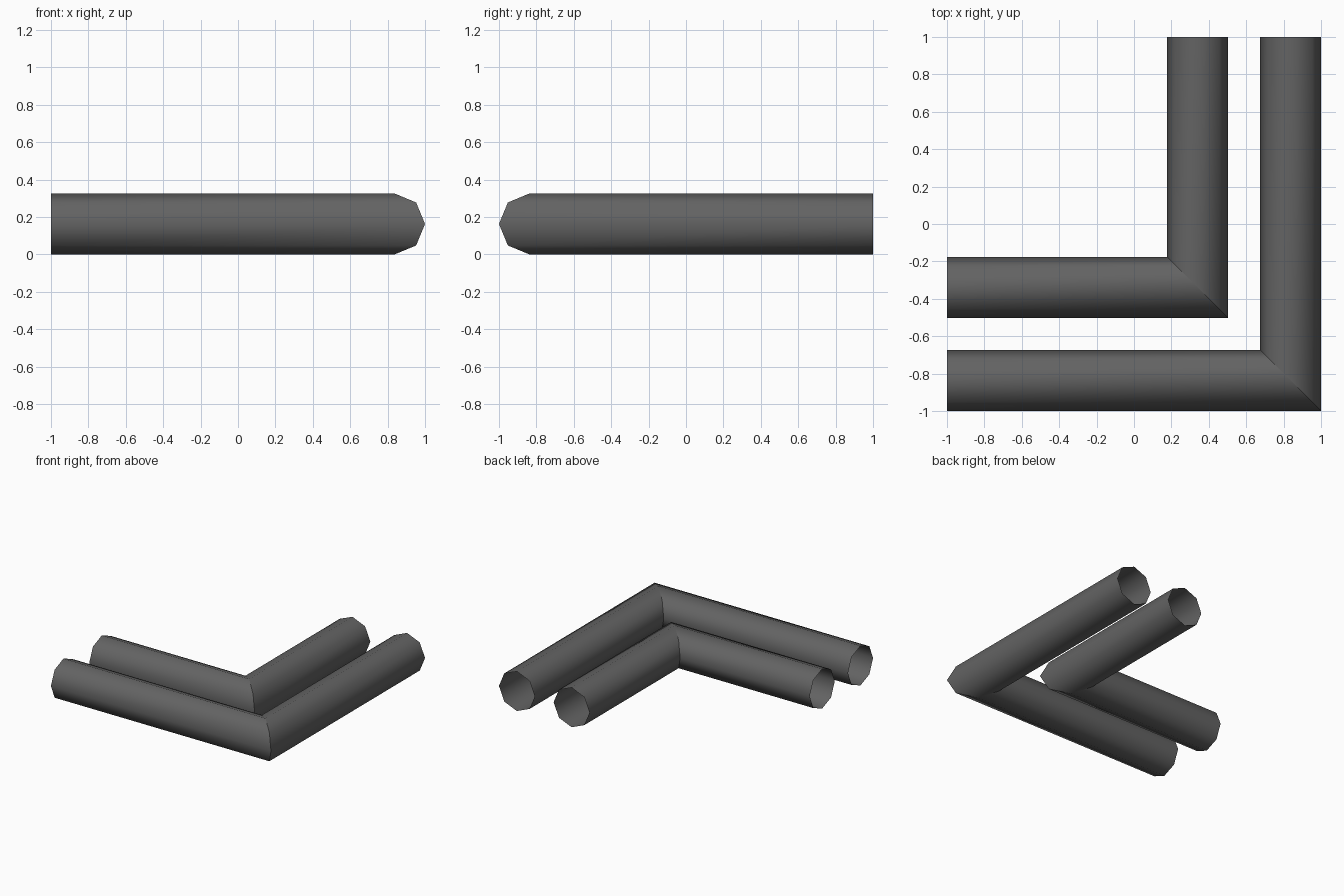
import bpy
import bmesh
from math import cos, sin, pi

cube = bpy.data.objects.get("Cube")
if cube:
    bpy.data.objects.remove(cube, do_unlink=True)

RADIUS = 0.1627
SIDES = 8

grey = bpy.data.materials.new("dark grey")
grey.use_nodes = True
colour = (0.125, 0.125, 0.125, 1)
grey.diffuse_color = colour
grey.node_tree.nodes["Principled BSDF"].inputs["Base Color"].default_value = colour


def elbow_pipe(name, centre):
    """Open eight-sided tube with a mitred right-angle bend."""
    bm = bmesh.new()
    left_end, mitre, back_end = [], [], []
    for i in range(SIDES):
        a = 2 * pi * i / SIDES
        out = centre + RADIUS * cos(a)
        z = RADIUS + RADIUS * sin(a)
        left_end.append(bm.verts.new((-1, -out, z)))
        mitre.append(bm.verts.new((out, -out, z)))
        back_end.append(bm.verts.new((out, 1, z)))
    # Tube walls, with both ends left open
    for start, end in ((left_end, mitre), (mitre, back_end)):
        for i in range(SIDES):
            j = (i + 1) % SIDES
            face = bm.faces.new((start[i], end[i], end[j], start[j]))
            face.smooth = True
    # Crisp seam at the mitre
    for i in range(SIDES):
        bm.edges.get((mitre[i], mitre[(i + 1) % SIDES])).smooth = False
    mesh = bpy.data.meshes.new(name)
    bm.to_mesh(mesh)
    bm.free()
    mesh.materials.append(grey)
    obj = bpy.data.objects.new(name, mesh)
    bpy.context.collection.objects.link(obj)


elbow_pipe("outer_pipe", 1 - RADIUS)
elbow_pipe("inner_pipe", 0.34)
